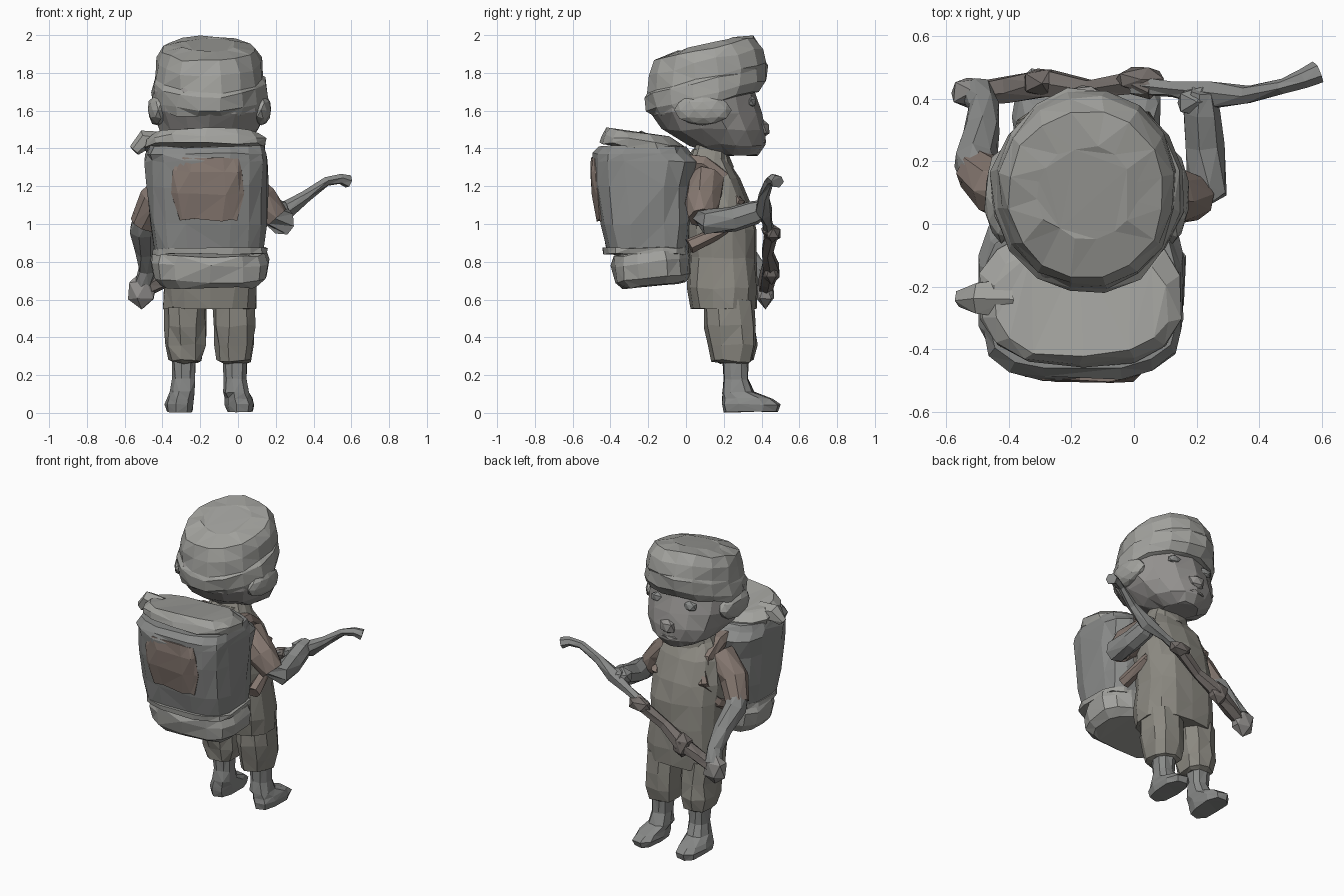
import bpy, bmesh, math, random
from mathutils import Vector, Matrix

random.seed(4)
CX = -0.15          # body centre line


def mat(name, rgb):
    m = bpy.data.materials.new(name)
    m.diffuse_color = (*rgb, 1)
    return m


SLATE = mat("slate", (0.25, 0.255, 0.25))
BROWN = mat("brown", (0.24, 0.19, 0.165))
OLIVE = mat("olive", (0.26, 0.25, 0.22))
CLOTH = mat("cloth", (0.36, 0.36, 0.34))
SKIN = mat("skin", (0.30, 0.29, 0.28))
DARK = mat("dark", (0.17, 0.15, 0.14))


def finish(name, bm, m, jitter=0.0):
    for v in bm.verts:
        v.co += Vector([random.uniform(-jitter, jitter) for _ in range(3)])
    bmesh.ops.recalc_face_normals(bm, faces=bm.faces)
    bmesh.ops.triangulate(bm, faces=bm.faces)
    me = bpy.data.meshes.new(name)
    bm.to_mesh(me)
    bm.free()
    me.materials.append(m)
    ob = bpy.data.objects.new(name, me)
    bpy.context.collection.objects.link(ob)
    return ob


def skin_rings(name, rings, m, jitter):
    bm = bmesh.new()
    loops = [[bm.verts.new(p) for p in r] for r in rings]
    n = len(loops[0])
    for a, b in zip(loops, loops[1:]):
        for i in range(n):
            j = (i + 1) % n
            bm.faces.new((a[i], a[j], b[j], b[i]))
    bm.faces.new(loops[0])
    bm.faces.new(loops[-1])
    return finish(name, bm, m, jitter)


def loft(name, rings, m, n=12, power=2.0, tilt=0.0, jitter=0.008):
    """Stack of rings (centre x, y min, y max, z, half width); tilt raises the +y side."""
    out = []
    for cx, y0, y1, z, hx in rings:
        ring = []
        for i in range(n):
            a = 2 * math.pi * (i + 0.5) / n
            c, s = math.cos(a), math.sin(a)
            dx = hx * math.copysign(abs(c) ** (2 / power), c)
            dy = (y1 - y0) / 2 * math.copysign(abs(s) ** (2 / power), s)
            ring.append((cx + dx, (y0 + y1) / 2 + dy * math.cos(tilt), z + dy * math.sin(tilt)))
        out.append(ring)
    return skin_rings(name, out, m, jitter)


def tube(name, pts, m, n=6, jitter=0.004):
    """Tapering limb through points (x, y, z, radius)."""
    P = [Vector(p[:3]) for p in pts]
    out = []
    for i, p in enumerate(P):
        d = P[min(i + 1, len(P) - 1)] - P[max(i - 1, 0)]
        q = Vector((0, 0, 1)).rotation_difference(d)
        out.append([p + q @ (Vector((math.cos(t), math.sin(t), 0)) * pts[i][3])
                    for t in (2 * math.pi * k / n for k in range(n))])
    return skin_rings(name, out, m, jitter)


def blob(name, loc, size, m, sub=1):
    bm = bmesh.new()
    bmesh.ops.create_icosphere(bm, subdivisions=sub, radius=1,
                               matrix=Matrix.Translation(loc) @ Matrix.Diagonal((*size, 1)))
    return finish(name, bm, m, 0.004)


# head and cap with ear flaps
loft("head", [(CX, .16, .38, 1.365, .11), (CX, .02, .42, 1.42, .20), (CX, -.13, .425, 1.50, .265),
              (CX, -.19, .395, 1.59, .30), (CX, -.20, .36, 1.70, .30), (CX, -.15, .34, 1.80, .25)],
     SKIN, n=14)
loft("cap", [(CX, -.19, .40, 1.635, .305), (CX, -.225, .44, 1.68, .308), (CX, -.235, .445, 1.755, .298),
             (CX, -.22, .435, 1.775, .288), (CX, -.21, .42, 1.86, .28), (CX, -.18, .37, 1.925, .25),
             (CX, -.05, .25, 1.95, .16)], CLOTH, n=16, tilt=math.radians(14))
blob("nose", (CX, .41, 1.505), (.06, .035, .05), SKIN)
blob("mouth", (CX, .40, 1.435), (.07, .025, .018), SKIN)
for s in (-1, 1):
    blob("eye", (CX + s * .12, .345, 1.645), (.05, .025, .035), SLATE)
    blob("ear_flap", (CX + s * .272, .09, 1.605), (.055, .15, .085), CLOTH, sub=2)

# torso, hem and collar
loft("tunic", [(CX, .02, .38, .555, .245), (CX, .0, .385, .66, .25), (CX, .01, .38, .82, .235),
               (CX, .0, .37, .97, .24), (CX, .0, .34, 1.10, .235), (CX, .0, .285, 1.24, .21),
               (CX, .02, .22, 1.34, .15), (CX, .05, .22, 1.42, .11)], OLIVE, n=14, power=2.5)
loft("collar", [(CX, .0, .25, 1.31, .17), (CX, .03, .23, 1.38, .13)], OLIVE, n=10,
     tilt=math.radians(-8))

# legs and boots
for s in (-1, 1):
    x = CX + s * .13
    loft("trouser_leg", [(x, .09, .36, .60, .115), (x, .10, .37, .46, .112), (x, .12, .375, .36, .108),
                         (x, .135, .355, .275, .092), (x, .18, .33, .265, .06)], OLIVE, n=9, power=2.5)
    loft("boot", [(x + s * .006, .19, .335, .30, .065), (x + s * .006, .20, .33, .18, .06),
                  (x + s * .012, .19, .36, .11, .068), (x + s * .025, .19, .46, .075, .075),
                  (x + s * .03, .19, .50, .045, .08), (x + s * .03, .20, .49, .005, .07)],
         SLATE, n=9, power=2.5, jitter=.004)

# backpack
loft("pack_body", [(-.155, -.42, .02, .85, .295), (-.16, -.45, .03, 1.0, .31), (-.165, -.485, .04, 1.2, .325),
                   (-.165, -.50, .08, 1.33, .328), (-.165, -.495, .03, 1.37, .325),
                   (-.165, -.46, .0, 1.41, .31)], SLATE, n=16, power=3.4)
loft("pack_belt", [(-.15, -.435, .02, .84, .305), (-.15, -.44, .02, .875, .305)], CLOTH, n=16, power=3.5)
loft("pack_roll", [(-.15, -.34, .0, .675, .26), (-.15, -.38, .03, .715, .305), (-.15, -.395, .03, .80, .318),
                   (-.15, -.39, .02, .85, .30)], CLOTH, n=14, power=3, tilt=math.radians(6))
loft("pack_flap", [(-.17, -.46, .0, 1.40, .32), (-.17, -.45, -.01, 1.44, .325),
                   (-.17, -.42, -.08, 1.48, .28)], CLOTH, n=14, power=2.7, tilt=math.radians(-8))
tube("flap_corner", [(-.40, -.24, 1.42, .07), (-.50, -.235, 1.44, .055), (-.55, -.24, 1.39, .03)], CLOTH)
loft("pack_patch", [(-.16, -.47, -.40, 1.02, .15), (-.16, -.492, -.40, 1.16, .19),
                    (-.16, -.502, -.42, 1.28, .19), (-.16, -.50, -.42, 1.35, .16)], BROWN, n=12, power=4)

# shoulder straps
for s in (-1, 1):
    x = CX + s * .15
    tube("shoulder_strap", [(x, -.03, 1.33, .05), (x, .09, 1.315, .05), (x, .20, 1.25, .04),
                            (x + s * .02, .28, 1.12, .035), (x + s * .07, .20, .97, .035),
                            (x + s * .10, .02, .88, .04)], BROWN)

# arms: sleeve, forearm, hand
tube("right_sleeve", [(.0, .11, 1.23, .10), (.12, .085, 1.12, .095), (.195, .09, 1.03, .075)], BROWN, n=8)
tube("right_forearm", [(.18, .09, 1.05, .065), (.235, .11, 1.01, .07), (.225, .25, 1.025, .068),
                       (.215, .36, 1.06, .062), (.22, .43, 1.09, .04)], SLATE, n=7)
blob("right_hand", (.20, .39, 1.07), (.07, .055, .06), SLATE)
tube("left_sleeve", [(-.31, .09, 1.23, .10), (-.44, .11, 1.12, .09), (-.50, .17, 1.00, .075)], BROWN, n=8)
tube("left_forearm", [(-.49, .14, 1.05, .065), (-.505, .20, .97, .07), (-.485, .30, .86, .058),
                      (-.48, .38, .76, .048), (-.50, .42, .68, .05)], SLATE, n=7)
blob("left_hand", (-.51, .42, .65), (.085, .055, .10), SKIN)

# long tool held across the body
tube("barrel", [(.585, .485, 1.225, .038), (.54, .465, 1.24, .03), (.47, .44, 1.225, .022), (.36, .41, 1.15, .03),
                (.25, .41, 1.07, .048), (.12, .43, 1.01, .028), (.0, .44, .95, .03)], SLATE)
tube("stock", [(.06, .43, .98, .03), (.0, .45, .94, .04), (-.14, .43, .85, .035), (-.28, .45, .77, .05),
               (-.40, .43, .70, .045), (-.48, .42, .66, .04)], DARK)
blob("sight", (.02, .46, .95), (.085, .045, .05), DARK)
blob("grip", (-.29, .45, .76), (.075, .05, .085), DARK)
